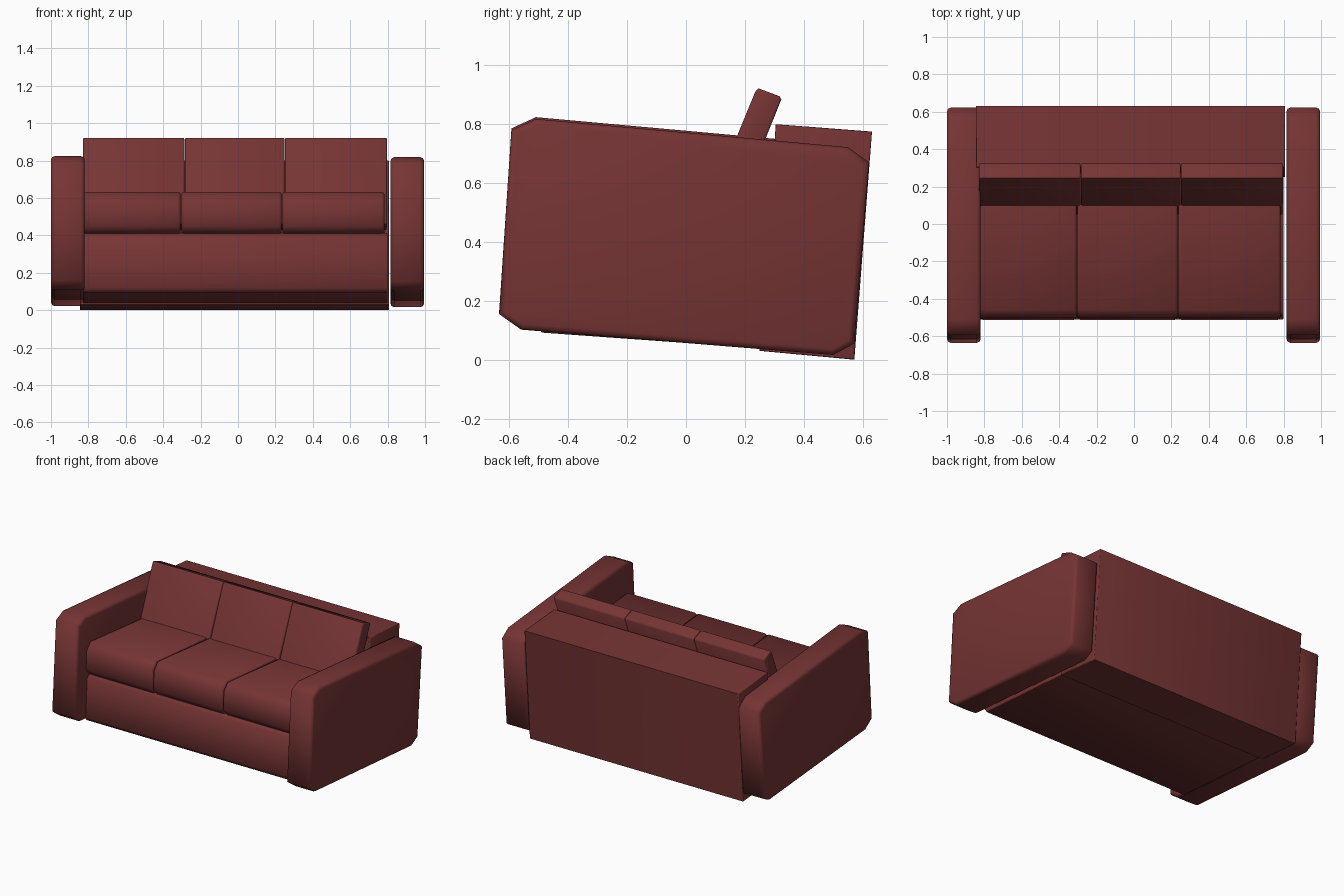
import bpy, bmesh, math

if "Cube" in bpy.data.objects:
    bpy.data.objects.remove(bpy.data.objects["Cube"])

mat = bpy.data.materials.new("dark red upholstery")
mat.diffuse_color = (0.18, 0.034, 0.034, 1)
mat.use_nodes = True
mat.node_tree.nodes["Principled BSDF"].inputs["Base Color"].default_value = mat.diffuse_color


def slab(name, profile, x0, x1, bevel=0.015, angle=60):
    """Extrude a side profile of (y, z) points from x0 to x1 and bevel the edges."""
    bm = bmesh.new()
    left = [bm.verts.new((x0, y, z)) for y, z in profile]
    right = [bm.verts.new((x1, y, z)) for y, z in profile]
    bm.faces.new(left)
    bm.faces.new(right[::-1])
    n = len(profile)
    for i in range(n):
        j = (i + 1) % n
        bm.faces.new((left[i], right[i], right[j], left[j]))
    bmesh.ops.recalc_face_normals(bm, faces=bm.faces[:])
    if bevel:
        # soften only the rims of the two end faces
        rims = [e for e in bm.edges
                if abs(e.verts[0].co.x - e.verts[1].co.x) < 1e-6]
        bmesh.ops.bevel(bm, geom=rims, offset=bevel, segments=2, profile=0.5,
                        affect='EDGES', clamp_overlap=True)
    me = bpy.data.meshes.new(name)
    bm.to_mesh(me)
    bm.free()
    me.materials.append(mat)
    ob = bpy.data.objects.new(name, me)
    bpy.context.collection.objects.link(ob)
    bpy.ops.object.select_all(action='DESELECT')
    ob.select_set(True)
    bpy.context.view_layer.objects.active = ob
    bpy.ops.object.shade_smooth_by_angle(angle=math.radians(angle))
    return ob


# Arms: tilted panels with cut corners
arm = [(-0.635, 0.155), (-0.593, 0.78), (-0.51, 0.818), (0.55, 0.722),
       (0.622, 0.67), (0.572, 0.055), (0.50, 0.016), (-0.56, 0.102)]
slab("right_arm", arm, 0.815, 0.995, 0.02)
slab("left_arm", [(y, z + 0.006) for y, z in arm], -1.0, -0.82, 0.02)

# Back box
slab("back_frame", [(0.25, 0.03), (0.305, 0.80), (0.632, 0.775), (0.572, 0.0)],
     -0.845, 0.808, 0.006)

# Base under the seat
slab("seat_base", [(-0.49, 0.092), (-0.51, 0.12), (-0.492, 0.39), (-0.465, 0.412),
                   (0.29, 0.36), (0.262, 0.038)], -0.83, 0.80, 0.006)

# Three seat cushions with cut front corners
seat = [(-0.475, 0.41), (-0.512, 0.45), (-0.503, 0.585), (-0.458, 0.633),
        (0.25, 0.565), (0.235, 0.35)]
seams = [-0.825, -0.305, 0.235, 0.785]
for i in range(3):
    slab(f"seat_cushion_{i + 1}", seat, seams[i] + 0.002, seams[i + 1] - 0.002, 0.014)

# Three leaning back cushions
back = [(0.05, 0.46), (0.236, 0.912), (0.246, 0.922), (0.318, 0.895),
        (0.324, 0.884), (0.14, 0.43)]
seams = [-0.83, -0.285, 0.25, 0.798]
for i in range(3):
    slab(f"back_cushion_{i + 1}", back, seams[i] + 0.001, seams[i + 1] - 0.001, 0.008)
